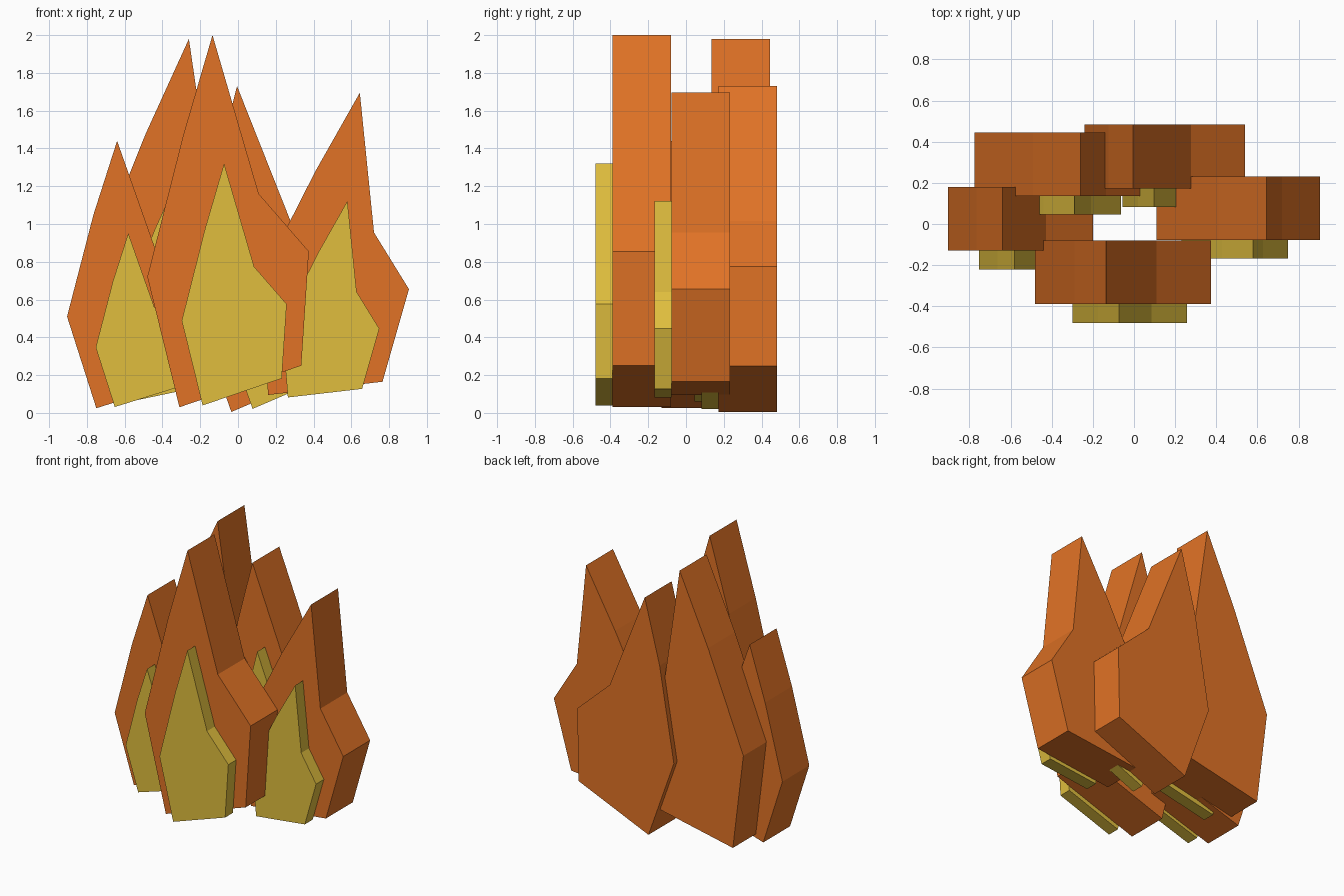
import bpy, bmesh

if "Cube" in bpy.data.objects:
    bpy.data.objects.remove(bpy.data.objects["Cube"])


def material(name, rgb):
    m = bpy.data.materials.new(name)
    m.diffuse_color = (*rgb, 1.0)
    m.use_nodes = True
    m.node_tree.nodes["Principled BSDF"].inputs["Base Color"].default_value = m.diffuse_color
    return m


ORANGE = material("flame orange", (0.753, 0.171, 0.019))
YELLOW = material("flame yellow", (0.745, 0.515, 0.048))


def slab(name, outline, y0, y1, mat):
    """Extrude an x-z outline from y0 back to y1."""
    bm = bmesh.new()
    face = bm.faces.new([bm.verts.new((x, y0, z)) for x, z in outline])
    ext = bmesh.ops.extrude_face_region(bm, geom=[face])
    for v in ext["geom"]:
        if isinstance(v, bmesh.types.BMVert):
            v.co.y = y1
    bmesh.ops.recalc_face_normals(bm, faces=bm.faces)
    me = bpy.data.meshes.new(name)
    bm.to_mesh(me)
    bm.free()
    me.materials.append(mat)
    bpy.context.collection.objects.link(bpy.data.objects.new(name, me))


# Outline order: tip, left shoulder, left bulge, left foot,
# right foot, right bulge, right shoulder.
# Each entry: name, front y, inner tongue offset (x, z), outline
flames = [
    ("front_flame", -0.39, (0.014, 0.02),
     [(-0.135, 2.0), (-0.29, 1.47), (-0.48, 0.72), (-0.31, 0.03),
      (0.335, 0.25), (0.375, 0.855), (0.11, 1.16)]),
    ("right_flame", -0.078, (0.16, 0.02),
     [(0.645, 1.695), (0.41, 1.28), (0.11, 0.69), (0.16, 0.095),
      (0.765, 0.165), (0.905, 0.655), (0.72, 0.955)]),
    ("left_flame", -0.13, (-0.165, 0.015),
     [(-0.64, 1.44), (-0.765, 1.05), (-0.905, 0.51), (-0.75, 0.025),
      (-0.22, 0.19), (-0.2, 0.63), (-0.428, 0.84)]),
    ("back_left_flame", 0.135, (-0.121, 0.015),
     [(-0.26, 1.98), (-0.49, 1.475), (-0.775, 0.765), (-0.69, 0.07),
      (-0.02, 0.21), (0.09, 0.79), (-0.135, 1.125)]),
    ("back_right_flame", 0.173, (0.1, 0.018),
     [(-0.005, 1.73), (-0.125, 1.265), (-0.24, 0.58), (-0.035, 0.005),
      (0.53, 0.247), (0.54, 0.775), (0.278, 1.016)]),
]

DEPTH, INNER_DEPTH, INNER_SCALE = 0.31, 0.09, 0.65

for name, y, (dx, dz), outline in flames:
    # large outer flame
    slab(name, outline, y, y + DEPTH, ORANGE)
    # small inner tongue on its front face
    inner = [(x * INNER_SCALE + dx, z * INNER_SCALE + dz) for x, z in outline]
    slab(name + "_inner_tongue", inner, y - INNER_DEPTH, y, YELLOW)
